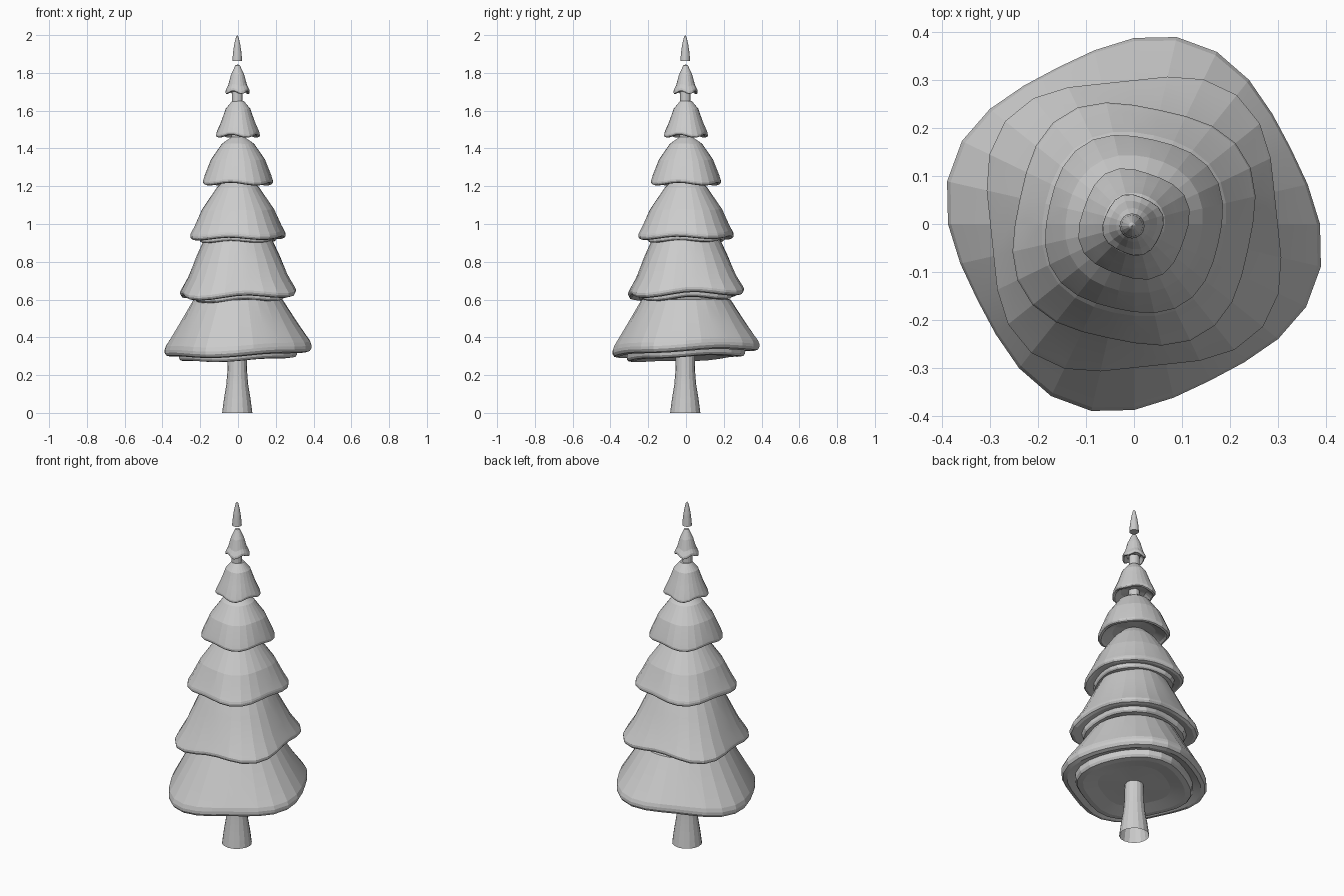
import bpy, bmesh
from math import sin, cos, pi, radians

cube = bpy.data.objects.get("Cube")
if cube:
    bpy.data.objects.remove(cube)

grey = bpy.data.materials.new("plain grey")
grey.use_nodes = True
COLOUR = (0.6, 0.6, 0.6, 1)
grey.diffuse_color = COLOUR
grey.node_tree.nodes["Principled BSDF"].inputs["Base Color"].default_value = COLOUR


def lathe(name, profile, segments, hem_r=1, hem_z=0, top_z=1, corner=0,
          bulge=0, droop=0, tilt=0, shift=0):
    """Spin (radius, height) points; the hem bulges and droops at four corners."""
    bm = bmesh.new()
    rings = []
    for r, z in profile:
        if r == 0:
            rings.append([bm.verts.new((shift, shift, z))])
            continue
        weight = max(0, min(1, (top_z - z) / (top_z - hem_z)))
        ring = []
        for i in range(segments):
            a = 2 * pi * i / segments
            wave = cos(4 * (a - radians(corner)))
            rr = r * (1 + weight * bulge * wave / hem_r)
            lean = tilt * (cos(a) + sin(a)) - droop * wave
            ring.append(bm.verts.new((rr * cos(a) + shift, rr * sin(a) + shift,
                                      z + weight * lean * r / hem_r)))
        rings.append(ring)
    for a, b in zip(rings, rings[1:]):
        for i in range(segments):
            j = (i + 1) % segments
            if len(a) == 1:
                bm.faces.new((a[0], b[i], b[j]))
            elif len(b) == 1:
                bm.faces.new((a[i], b[0], a[j]))
            else:
                bm.faces.new((a[i], b[i], b[j], a[j]))
    mesh = bpy.data.meshes.new(name)
    bm.to_mesh(mesh)
    bm.free()
    mesh.materials.append(grey)
    obj = bpy.data.objects.new(name, mesh)
    bpy.context.collection.objects.link(obj)
    bpy.context.view_layer.objects.active = obj
    obj.select_set(True)
    bpy.ops.object.shade_smooth_by_angle(angle=radians(8))
    obj.select_set(False)


def tier(name, slope, segments, lip, under, **shape):
    """Sloping bough layer with a rounded hem, hollow below or with an under-skirt."""
    r, z = slope[-1]
    hem = [(r, z - lip * 0.5), (r - lip * 0.3, z - lip), (r - lip, z - lip * 1.2)]
    if under:
        k = r * 0.78
        hem += [(k * 1.04, z - lip * 0.7), (k * 1.03, z - lip * 1.6),
                (k, z - lip * 2), (k * 0.9, z - lip * 2.1),
                (r * 0.5, z - lip * 1.6), (0, z - lip * 1.4)]
    else:
        hem += [(r - lip * 1.6, z - lip * 0.6), (r * 0.6, z + lip), (0, z + lip * 1.6)]
    lathe(name, slope + hem, segments, hem_r=r, hem_z=z, top_z=slope[0][1], **shape)


# Trunk, flared at the open foot, running up through the boughs
lathe("trunk", [(0, 1.72), (0.028, 1.71), (0.03, 1.45), (0.05, 0.36), (0.052, 0.22),
                (0.058, 0.15), (0.071, 0.07), (0.08, 0)], 16, shift=-0.004)

# Bough layers, from the lowest up
tier("bottom_boughs", [(0, 0.63), (0.235, 0.60), (0.31, 0.475), (0.375, 0.37), (0.381, 0.35)],
     28, 0.03, True, corner=72, bulge=0.019, droop=0.005, tilt=0.016)
tier("second_boughs", [(0, 0.94), (0.175, 0.93), (0.225, 0.83), (0.275, 0.72), (0.312, 0.66), (0.32, 0.645)],
     28, 0.022, True, corner=51, bulge=0.023, droop=0.012, tilt=0.01)
tier("third_boughs", [(0, 1.24), (0.07, 1.235), (0.115, 1.19), (0.195, 1.075), (0.235, 0.99), (0.254, 0.955), (0.257, 0.945)],
     28, 0.018, True, corner=33, bulge=0.014, droop=0.008, tilt=0.003)
tier("fourth_boughs", [(0, 1.465), (0.035, 1.46), (0.085, 1.425), (0.145, 1.34), (0.18, 1.255), (0.188, 1.23)],
     28, 0.016, False, corner=32, bulge=0.008, droop=0.008)
tier("fifth_boughs", [(0, 1.655), (0.032, 1.65), (0.065, 1.61), (0.09, 1.54), (0.112, 1.49), (0.115, 1.48)],
     24, 0.013, False, corner=25, bulge=0.006, droop=0.009)
tier("sixth_boughs", [(0, 1.845), (0.012, 1.84), (0.035, 1.79), (0.05, 1.735), (0.062, 1.712), (0.063, 1.705)],
     20, 0.008, False, corner=20, bulge=0.003, droop=0.009, shift=-0.002)

# Floating tip
lathe("tip", [(0, 2.0), (0.007, 1.99), (0.016, 1.95), (0.022, 1.91), (0.026, 1.863), (0, 1.863)],
      16, shift=-0.004)
